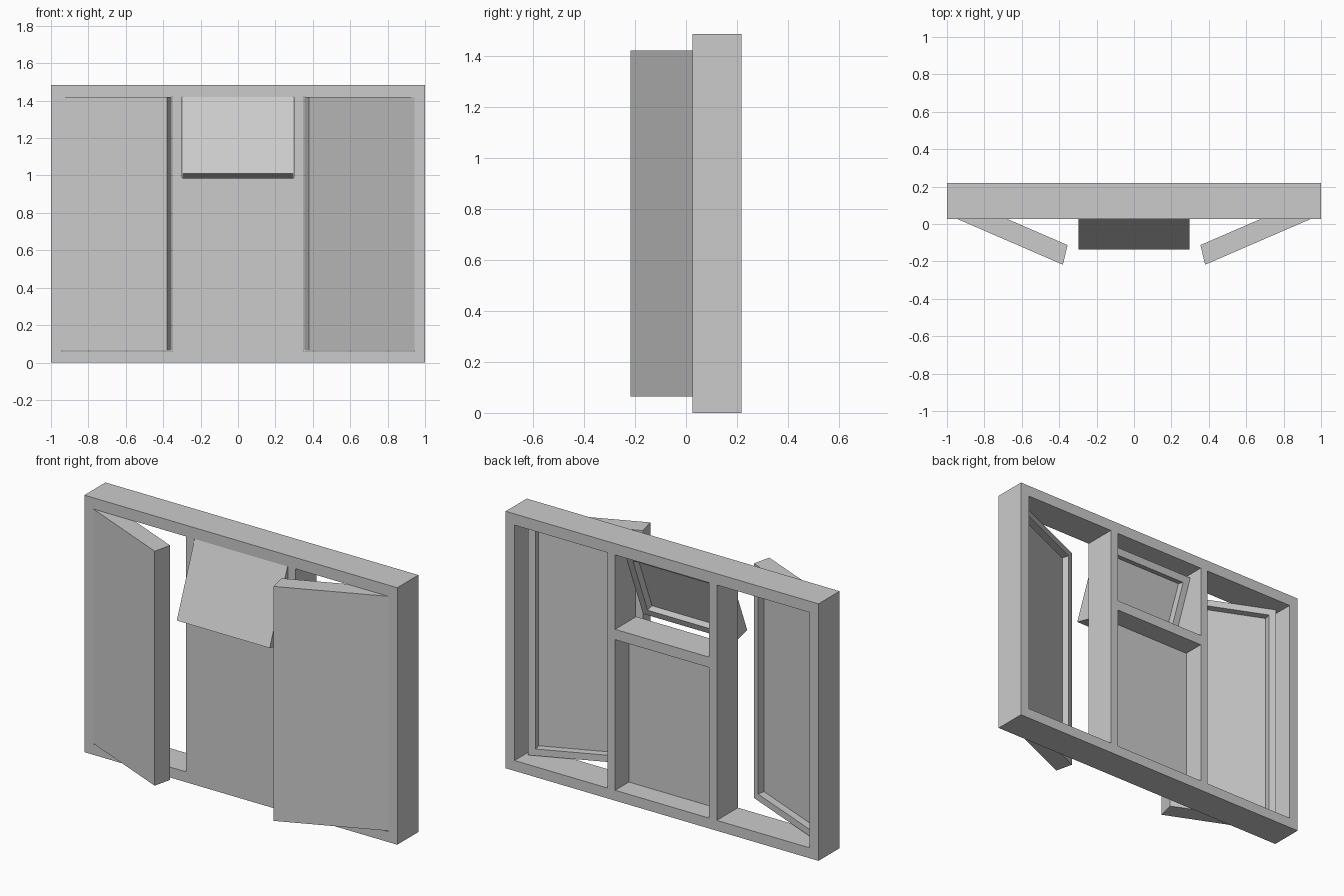
import bpy, bmesh
from mathutils import Matrix, Vector

cube = bpy.data.objects.get("Cube")
if cube:
    bpy.data.objects.remove(cube, do_unlink=True)

# Single painted finish
GREY = (0.6, 0.6, 0.6, 1)
paint = bpy.data.materials.new("light_grey_paint")
paint.use_nodes = True
paint.diffuse_color = GREY
paint.node_tree.nodes["Principled BSDF"].inputs["Base Color"].default_value = GREY

FRONT, BACK = 0.026, 0.218
BOTTOM, TOP = 0.065, 1.42


def finish(name, bm):
    bmesh.ops.recalc_face_normals(bm, faces=bm.faces)
    mesh = bpy.data.meshes.new(name)
    bm.to_mesh(mesh)
    bm.free()
    mesh.materials.append(paint)
    obj = bpy.data.objects.new(name, mesh)
    bpy.context.collection.objects.link(obj)
    return obj


def push(bm, faces, dy):
    """Extrude faces along y and return the moved faces."""
    geom = bmesh.ops.extrude_face_region(bm, geom=faces)["geom"]
    verts = [g for g in geom if isinstance(g, bmesh.types.BMVert)]
    bmesh.ops.translate(bm, verts=verts, vec=(0, dy, 0))
    return [g for g in geom if isinstance(g, bmesh.types.BMFace)]


def recess(bm, face, depth):
    """Sink a back face and open the pocket it leaves."""
    push(bm, [face], -depth)
    bmesh.ops.delete(bm, geom=[face], context="FACES_ONLY")


def build_frame():
    """Outer frame, mullions, transom and fixed lower pane as one lattice."""
    xs = [-1, -0.943, -0.35, -0.3, 0.3, 0.35, 0.943, 1]
    zs = [0, 0.06, 0.93, 0.99, TOP, 1.485]
    bm = bmesh.new()
    grid = [[bm.verts.new((x, FRONT, z)) for x in xs] for z in zs]
    for r in range(len(zs) - 1):
        for c in range(len(xs) - 1):
            side_opening = c in (1, 5) and 0 < r < 4
            vent_opening = c == 3 and r == 3
            if not (side_opening or vent_opening):
                bm.faces.new((grid[r][c], grid[r][c + 1],
                              grid[r + 1][c + 1], grid[r + 1][c]))
    backs = push(bm, bm.faces[:], BACK - FRONT)
    centre = Vector((0, BACK, 0.495))
    pane = min(backs, key=lambda f: (f.calc_center_median() - centre).length)
    recess(bm, pane, 0.125)
    return finish("window_frame", bm)


def build_sash(name, width, height, origin, across, depth, up):
    """Flush-fronted sash with a recessed back, skewed into its open position."""
    bm = bmesh.new()
    bmesh.ops.create_cube(bm, size=1)
    bmesh.ops.translate(bm, verts=bm.verts, vec=(0.5, 0.5, 0.5))
    bmesh.ops.scale(bm, verts=bm.verts, vec=(width, 0.1, height))
    back = max(bm.faces, key=lambda f: f.calc_center_median().y)
    bmesh.ops.inset_region(bm, faces=[back], thickness=0.055)
    recess(bm, back, 0.04)
    skew = Matrix((across, depth, up)).transposed().to_4x4()
    bm.transform(Matrix.Translation(origin) @ skew)
    return finish(name, bm)


build_frame()

# Side casements, hinged on the outer jambs and swung forward
for side, label in ((1, "left"), (-1, "right")):
    build_sash(label + "_casement", 0.59, TOP - BOTTOM,
               (side * 0.943, FRONT, BOTTOM),
               (-side * 0.954, -0.413, 0), (-side * 0.25, 1.05, 0), (0, 0, 1))

# Top vent, hinged on its upper edge and tilted forward
build_sash("top_vent", 0.594, 0.43, (-0.297, -0.135, 1.01),
           (1, 0, 0), (0, 1.03, -0.25), (0, 0.379, 0.953))
